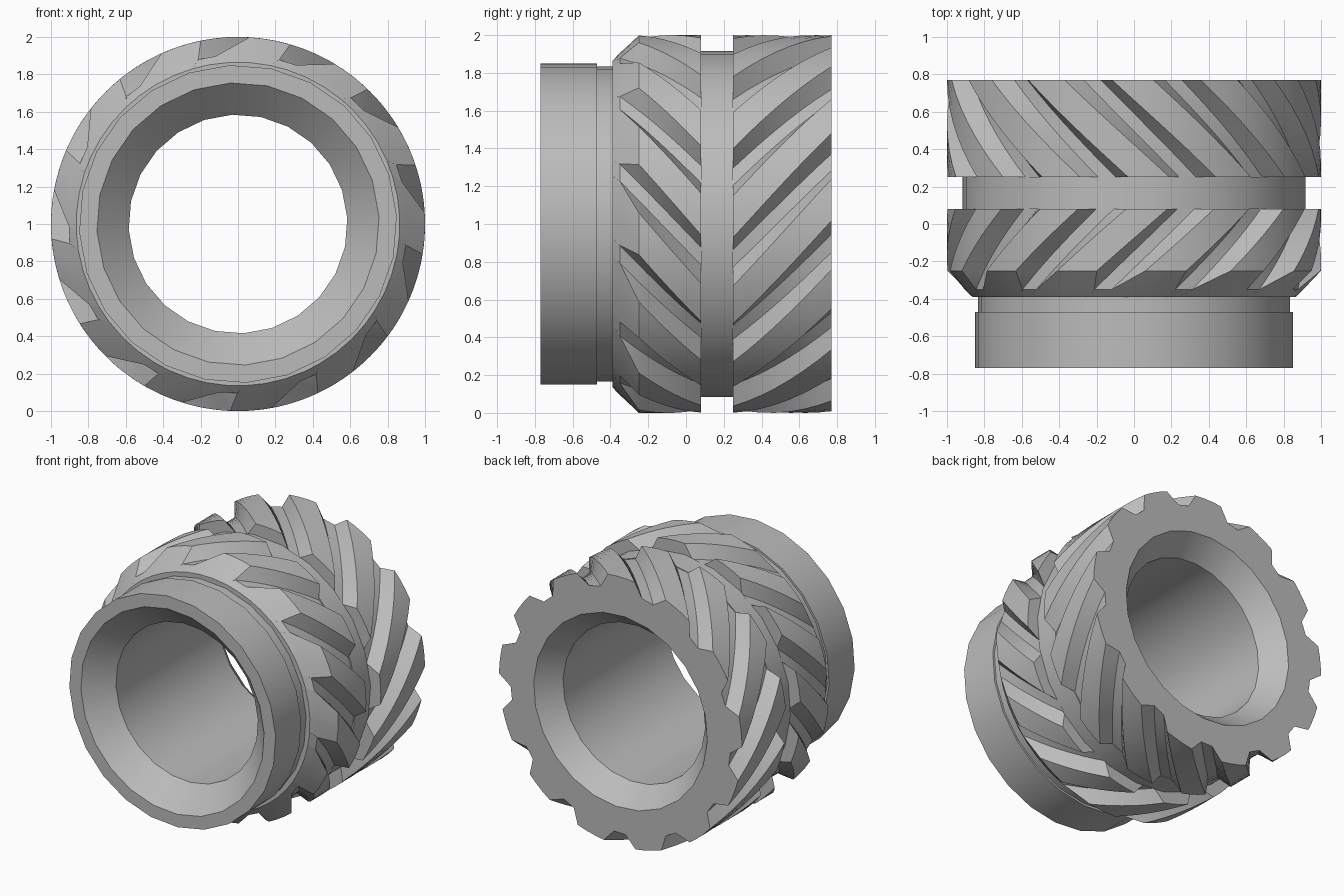
import bpy, bmesh
from math import cos, sin, radians, pi

if "Cube" in bpy.data.objects:
    bpy.data.objects.remove(bpy.data.objects["Cube"], do_unlink=True)

metal = bpy.data.materials.new("grey metal")
metal.use_nodes = True
metal.diffuse_color = (0.5, 0.5, 0.5, 1)
metal.node_tree.nodes["Principled BSDF"].inputs["Base Color"].default_value = (0.5, 0.5, 0.5, 1)

TEETH = 13
FLOOR, TIP = 0.905, 1.0
PITCH = 2 * pi / TEETH


def loft(name, rings, closed=False):
    """Bridge rings of (angle, radius, y) points around the y axis."""
    bm = bmesh.new()
    loops = [[bm.verts.new((r * cos(a), y, 1 + r * sin(a))) for a, r, y in ring] for ring in rings]
    if closed:
        loops.append(loops[0])
    for low, high in zip(loops, loops[1:]):
        for i in range(len(low)):
            j = (i + 1) % len(low)
            bm.faces.new((low[i], low[j], high[j], high[i]))
    bmesh.ops.recalc_face_normals(bm, faces=bm.faces)
    mesh = bpy.data.meshes.new(name)
    bm.to_mesh(mesh)
    bm.free()
    mesh.materials.append(metal)
    obj = bpy.data.objects.new(name, mesh)
    bpy.context.collection.objects.link(obj)
    bpy.ops.object.select_all(action="DESELECT")
    obj.select_set(True)
    bpy.context.view_layer.objects.active = obj
    bpy.ops.object.shade_smooth_by_angle(angle=radians(30))
    return obj


def lathe(name, profile, sides=24):
    turn = [radians(3) + 2 * pi * i / sides for i in range(sides)]
    return loft(name, [[(a, r, y) for a in turn] for r, y in profile], closed=True)


def toothed_ring(y, top, centre):
    """Trapezoid grooves; the walls narrow as the top nears the floor."""
    depth = (top - FLOOR) / (TIP - FLOOR)
    half = radians(3 + 4.5 * max(depth, 0))
    floor = min(FLOOR, top)
    foot = radians(3)
    ring = []
    for k in range(TEETH):
        c = centre + k * PITCH
        ring += [(c - foot, floor, y), (c + foot, floor, y), (c + half, top, y)]
        land = PITCH - 2 * half
        ring += [(c + half + land * t / 3, top, y) for t in (1, 2, 3)]
    return ring


def knurl(name, stations, inner, anchor_y, anchor, twist):
    rings = [toothed_ring(y, top, anchor + twist * (y - anchor_y)) for y, top in stations]
    # End faces run inward to the core
    ends = [[(a, r, ring[0][2]) for a, _, _ in ring] for ring, r in ((rings[0], inner), (rings[-1], inner))]
    return loft(name, [ends[0]] + rings + [ends[1]])


def span(start, end, steps=7):
    return [(start + (end - start) * i / steps, TIP) for i in range(steps + 1)]


# Bored core with the smooth front collar, neck and countersunk ends
lathe("core", [(0.585, -0.60), (0.755, -0.77), (0.85, -0.77), (0.85, -0.47),
               (0.835, -0.47), (0.835, 0.08), (0.917, 0.08), (0.917, 0.25),
               (0.81, 0.25), (0.81, 0.77), (0.715, 0.77), (0.585, 0.61)])

# Front toothed band, with a tapered lead-in
knurl("front_knurl", [(-0.39, 0.865), (-0.35, FLOOR + 0.0005)] + span(-0.25, 0.08),
      0.82, -0.25, radians(10.9), -1.15)

# Rear toothed band, twisted the other way
knurl("rear_knurl", span(0.25, 0.77), 0.79, 0.77, radians(21.2), 1.1)
